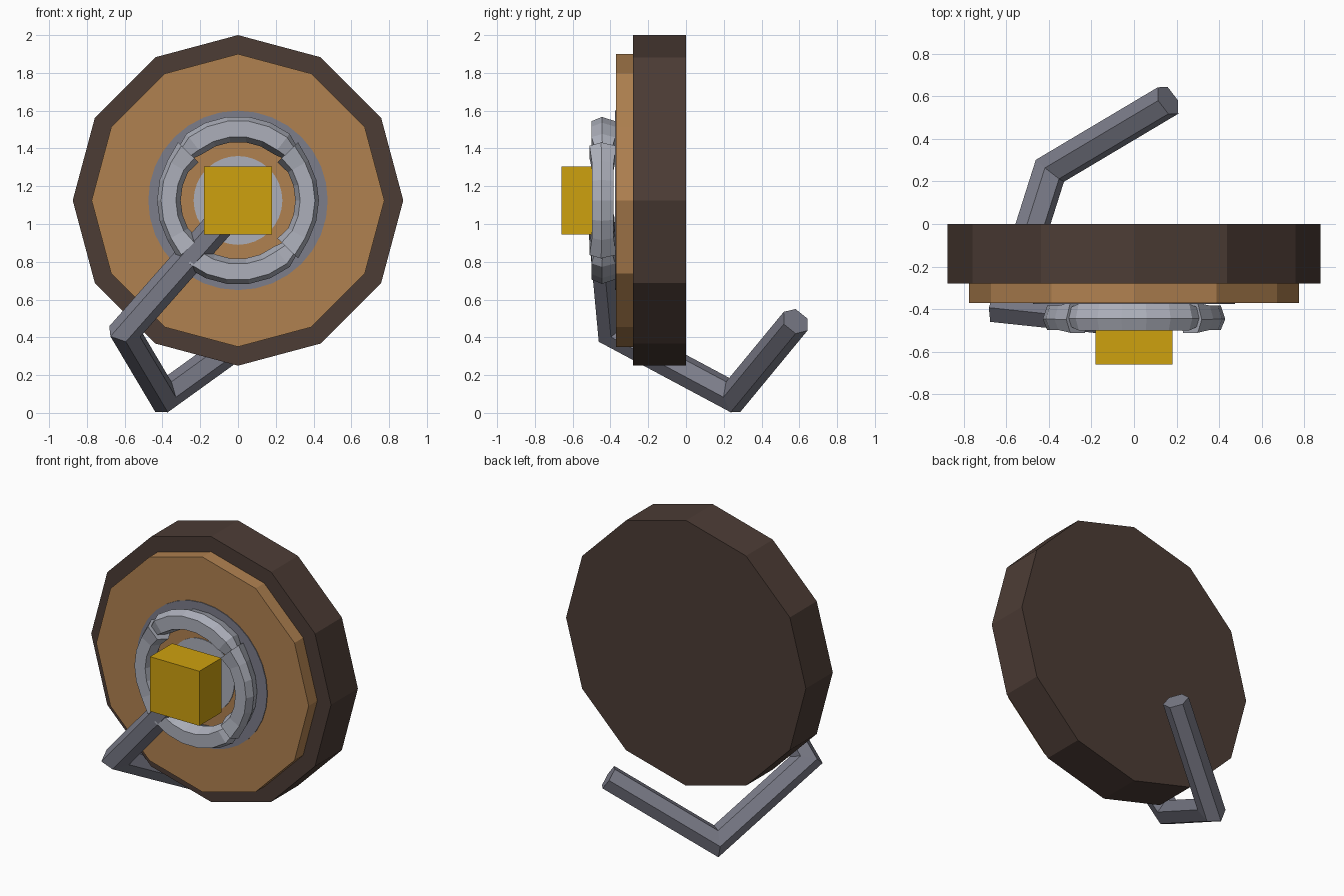
import bpy, bmesh, math
from mathutils import Vector, Matrix

if "Cube" in bpy.data.objects:
    bpy.data.objects.remove(bpy.data.objects["Cube"])

CZ = 1.125  # height of the disc centre


def srgb(r, g, b):
    f = lambda c: c / 12.92 if c <= 0.04045 else ((c + 0.055) / 1.055) ** 2.4
    return (f(r / 255), f(g / 255), f(b / 255), 1)


def material(name, rgb):
    m = bpy.data.materials.new(name)
    m.diffuse_color = srgb(*rgb)
    m.use_nodes = True
    m.node_tree.nodes["Principled BSDF"].inputs["Base Color"].default_value = m.diffuse_color
    return m


BROWN = material("dark brown", (76, 60, 53))
TAN = material("tan", (176, 129, 80))
STEEL = material("steel grey", (124, 125, 138))
LIGHT = material("light grey", (172, 175, 186))
GOLD = material("gold", (206, 161, 15))


def finish(bm, name, mat):
    bmesh.ops.recalc_face_normals(bm, faces=bm.faces)
    me = bpy.data.meshes.new(name)
    bm.to_mesh(me)
    bm.free()
    me.materials.append(mat)
    ob = bpy.data.objects.new(name, me)
    bpy.context.collection.objects.link(ob)
    return ob


def skin(name, rings, mat, closed=False):
    """Join cross-sections into a tube, capped or closed into a loop."""
    bm = bmesh.new()
    vs = [[bm.verts.new(p) for p in ring] for ring in rings]
    n, k = len(vs), len(vs[0])
    for i in range(n if closed else n - 1):
        a, b = vs[i], vs[(i + 1) % n]
        for j in range(k):
            bm.faces.new((a[j], a[(j + 1) % k], b[(j + 1) % k], b[j]))
    if not closed:
        bm.faces.new(vs[0])
        bm.faces.new(vs[-1])
    return finish(bm, name, mat)


def circle(r, y, sides):
    return [(r * math.sin(math.tau * i / sides), y,
             CZ + r * math.cos(math.tau * i / sides)) for i in range(sides)]


def disc(name, r, y0, y1, sides, mat):
    return skin(name, [circle(r, y0, sides), circle(r, y1, sides)], mat)


# Stepped twelve-sided body
disc("back_disc", 0.875, -0.28, 0.0, 12, BROWN)
disc("front_disc", 0.775, -0.37, -0.28, 12, TAN)

# Flat round markings on the front
disc("centre_plate", 0.235, -0.375, -0.369, 32, LIGHT)
skin("outer_band", [circle(r, y, 32) for r, y in
     ((0.475, -0.369), (0.475, -0.375), (0.33, -0.375), (0.33, -0.369))],
     STEEL, closed=True)

# Metal ring made of two long arcs and two short side links
PROFILE = [(-0.04, -0.065), (0.045, -0.065), (0.068, -0.01),
           (0.045, 0.06), (-0.04, 0.06), (-0.068, 0.01)]


def arc(name, middle, half, steps, radius, y, end_scale, mid_scale):
    rings = []
    for i in range(steps + 1):
        t = 2 * i / steps - 1
        a = math.radians(middle + half * t)
        s = end_scale if abs(t) > 0.99 else mid_scale
        rings.append([((radius + s * dr) * math.cos(a), y + s * dy,
                       CZ + (radius + s * dr) * math.sin(a)) for dr, dy in PROFILE])
    return skin(name, rings, LIGHT)


for label, mid in (("top", 90), ("bottom", 270)):
    arc(label + "_ring_arc", mid, 53, 7, 0.378, -0.435, 0.55, 1.0)
for label, mid in (("right", 0), ("left", 180)):
    arc(label + "_ring_link", mid, 44, 6, 0.366, -0.438, 1.12, 0.92)

# Gold block in front of the ring
bm = bmesh.new()
bmesh.ops.create_cube(bm, size=1, matrix=Matrix.Translation((0, -0.545, CZ))
                      @ Matrix.Diagonal((0.36, 0.23, 0.36, 1)))
finish(bm, "gold_block", GOLD)

# Bent six-sided rod, with mitred corners
path = [Vector(p) for p in ((-0.08, -0.45, 1.02), (-0.60, -0.395, 0.43),
                            (-0.395, 0.25, 0.085), (0.16, 0.58, 0.485))]
dirs = [(b - a).normalized() for a, b in zip(path, path[1:])]
side = dirs[0].cross(Vector((0, 1, 0))).normalized()
up = dirs[0].cross(side)
ring = [path[0] + 0.08 * (side * math.cos(math.tau * i / 6) + up * math.sin(math.tau * i / 6))
        for i in range(6)]
rings = [ring]
for i, d in enumerate(dirs):
    normal = (d + dirs[i + 1]).normalized() if i + 1 < len(dirs) else d
    ring = [p + d * ((path[i + 1] - p).dot(normal) / d.dot(normal)) for p in ring]
    rings.append(ring)
skin("bent_rod", rings, STEEL)
